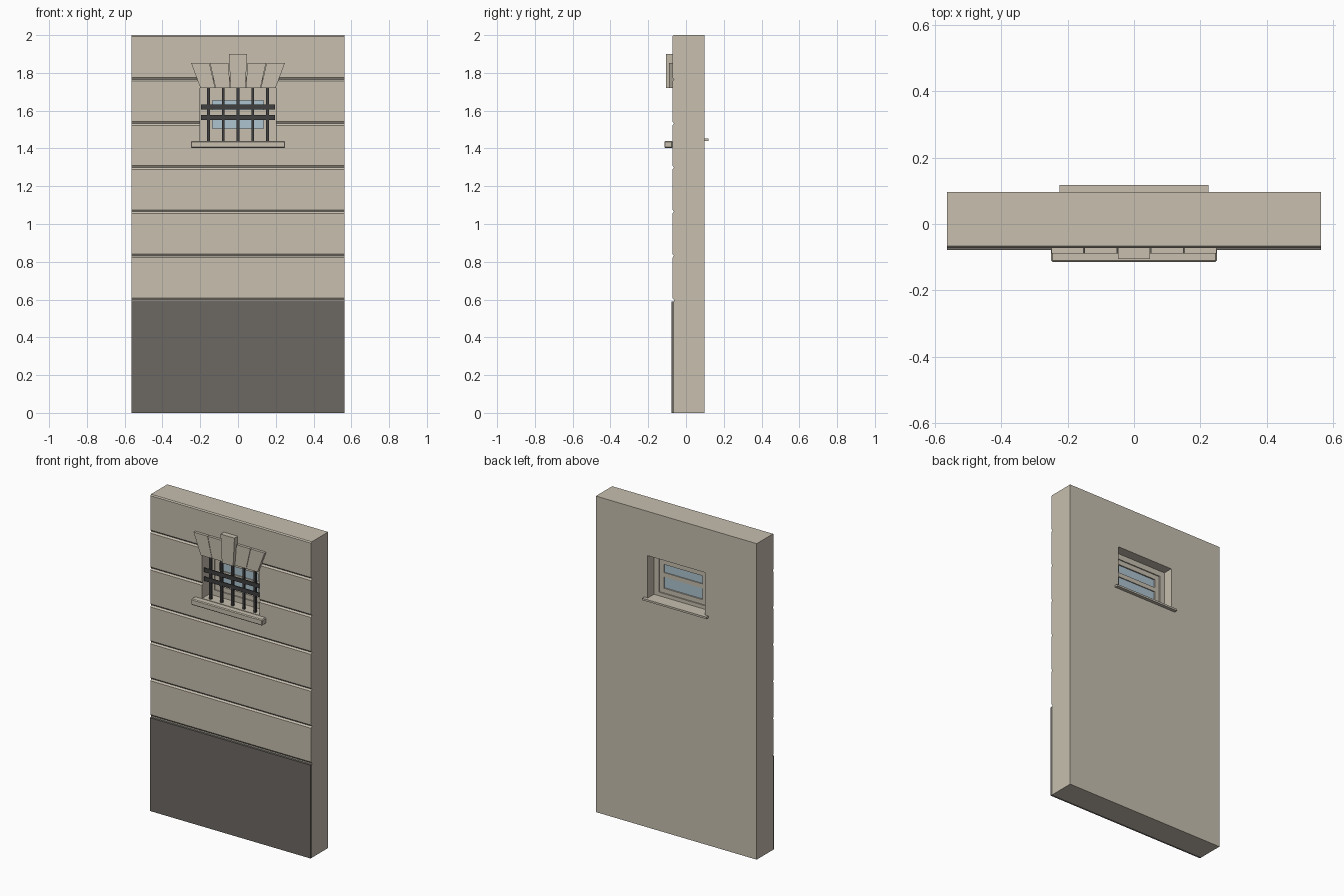
import bpy, bmesh
from mathutils import Vector

if "Cube" in bpy.data.objects:
    bpy.data.objects.remove(bpy.data.objects["Cube"], do_unlink=True)


def material(name, rgb):
    m = bpy.data.materials.new(name)
    m.use_nodes = True
    m.diffuse_color = (*rgb, 1)
    bsdf = next(n for n in m.node_tree.nodes if n.type == "BSDF_PRINCIPLED")
    bsdf.inputs["Base Color"].default_value = (*rgb, 1)
    return m


STONE = material("beige stone", (0.57, 0.52, 0.43))
PLINTH = material("dark grey stone", (0.15, 0.14, 0.125))
IRON = material("dark iron", (0.05, 0.05, 0.05))
GLASS = material("pale blue glass", (0.42, 0.55, 0.63))


def prism(name, profile, direction, mat):
    """Extrude a closed outline of 3D points along a direction."""
    bm = bmesh.new()
    face = bm.faces.new([bm.verts.new(p) for p in profile])
    new = bmesh.ops.extrude_face_region(bm, geom=[face])["geom"]
    bmesh.ops.translate(bm, vec=Vector(direction),
                        verts=[v for v in new if isinstance(v, bmesh.types.BMVert)])
    bmesh.ops.recalc_face_normals(bm, faces=bm.faces)
    mesh = bpy.data.meshes.new(name)
    bm.to_mesh(mesh)
    bm.free()
    mesh.materials.append(mat)
    obj = bpy.data.objects.new(name, mesh)
    bpy.context.collection.objects.link(obj)
    return obj


def box(name, x, y, z, mat):
    outline = [(x[0], y[0], z[0]), (x[1], y[0], z[0]),
               (x[1], y[0], z[1]), (x[0], y[0], z[1])]
    return prism(name, outline, (0, y[1] - y[0], 0), mat)


def ring(name, half, z, width, y, mat):
    """Rectangular frame made of two stiles and two rails."""
    for side, s in (("left", 1), ("right", -1)):
        xs = sorted((s * half, s * (half - width)))
        box(f"{name}_{side}_stile", xs, y, z, mat)
    inner = (width - half, half - width)
    box(name + "_bottom_rail", inner, y, (z[0], z[0] + width), mat)
    box(name + "_top_rail", inner, y, (z[1] - width, z[1]), mat)


HALF, FRONT, BACK = 0.563, -0.072, 0.097
PLINTH_TOP, COURSE = 0.59, 0.2336
SILL, HEAD, OPEN = 1.44, 1.72, 0.2

# Wall with V-shaped joints between the courses
profile = [(BACK, 0), (-0.064, 0), (-0.064, PLINTH_TOP)]
for i in range(6):
    joint = 0.598 + i * COURSE
    if i:
        profile.append((FRONT, joint - 0.01))
    profile += [(FRONT + 0.008, joint), (FRONT, joint + 0.01)]
profile += [(FRONT, 1.993), (FRONT + 0.006, 2), (BACK, 2)]
wall = prism("wall", [(-HALF, y, z) for y, z in profile], (2 * HALF, 0, 0), STONE)

# Window opening
cutter = box("opening_cutter", (-OPEN, OPEN), (-0.3, 0.3), (SILL, HEAD), STONE)
cutter.hide_render = True
cut = wall.modifiers.new("opening", "BOOLEAN")
cut.operation, cut.solver, cut.object = "DIFFERENCE", "EXACT", cutter
bpy.context.view_layer.objects.active = wall
bpy.ops.object.modifier_apply(modifier=cut.name)
bpy.data.objects.remove(cutter, do_unlink=True)

# Plinth slab
box("plinth", (-HALF, HALF), (-0.078, -0.064), (0, PLINTH_TOP), PLINTH)

# Sills
front_sill = box("front_sill", (-0.25, 0.25), (-0.115, FRONT), (1.402, SILL), STONE)
bevel = front_sill.modifiers.new("soft edges", "BEVEL")
bevel.width, bevel.segments = 0.005, 1
box("back_sill", (-0.225, 0.225), (BACK, 0.118), (SILL, 1.452), STONE)
box("back_sill_board", (-OPEN, OPEN), (0.035, BACK), (SILL, 1.452), STONE)

# Window frame, sash and glass
ring("window_frame", OPEN, (SILL, HEAD), 0.035, (0.0, 0.035), STONE)
ring("sash", 0.165, (1.475, 1.685), 0.03, (0.007, 0.028), STONE)
box("sash_middle_rail", (-0.135, 0.135), (0.009, 0.026), (1.575, 1.603), STONE)
box("glass", (-0.135, 0.135), (0.015, 0.02), (1.505, 1.655), GLASS)

# Iron grille
for i in range(5):
    x = (i - 2) * 0.078
    box(f"grille_bar_{i + 1}", (x - 0.007, x + 0.007), (-0.058, -0.044), (SILL, HEAD), IRON)
for name, z in (("lower", 1.563), ("upper", 1.619)):
    box(f"grille_{name}_strap", (-0.195, 0.195), (-0.064, -0.058), (z - 0.013, z + 0.013), IRON)

# Flat arch of wedge blocks with a taller keystone
for i in range(-2, 3):
    key = i == 0
    top, depth = (1.9, -0.105) if key else (1.853, -0.089)
    spread = 0.1
    low = [0.08 * i + s * 0.039 for s in (-1, 1)]
    high = [spread * i + s * 0.0485 for s in (-1, 1)]
    outline = [(low[0], depth, HEAD), (low[1], depth, HEAD),
               (high[1], depth, top), (high[0], depth, top)]
    name = "keystone" if key else f"arch_block_{i + 3}"
    prism(name, outline, (0, -0.062 - depth, 0), STONE)
